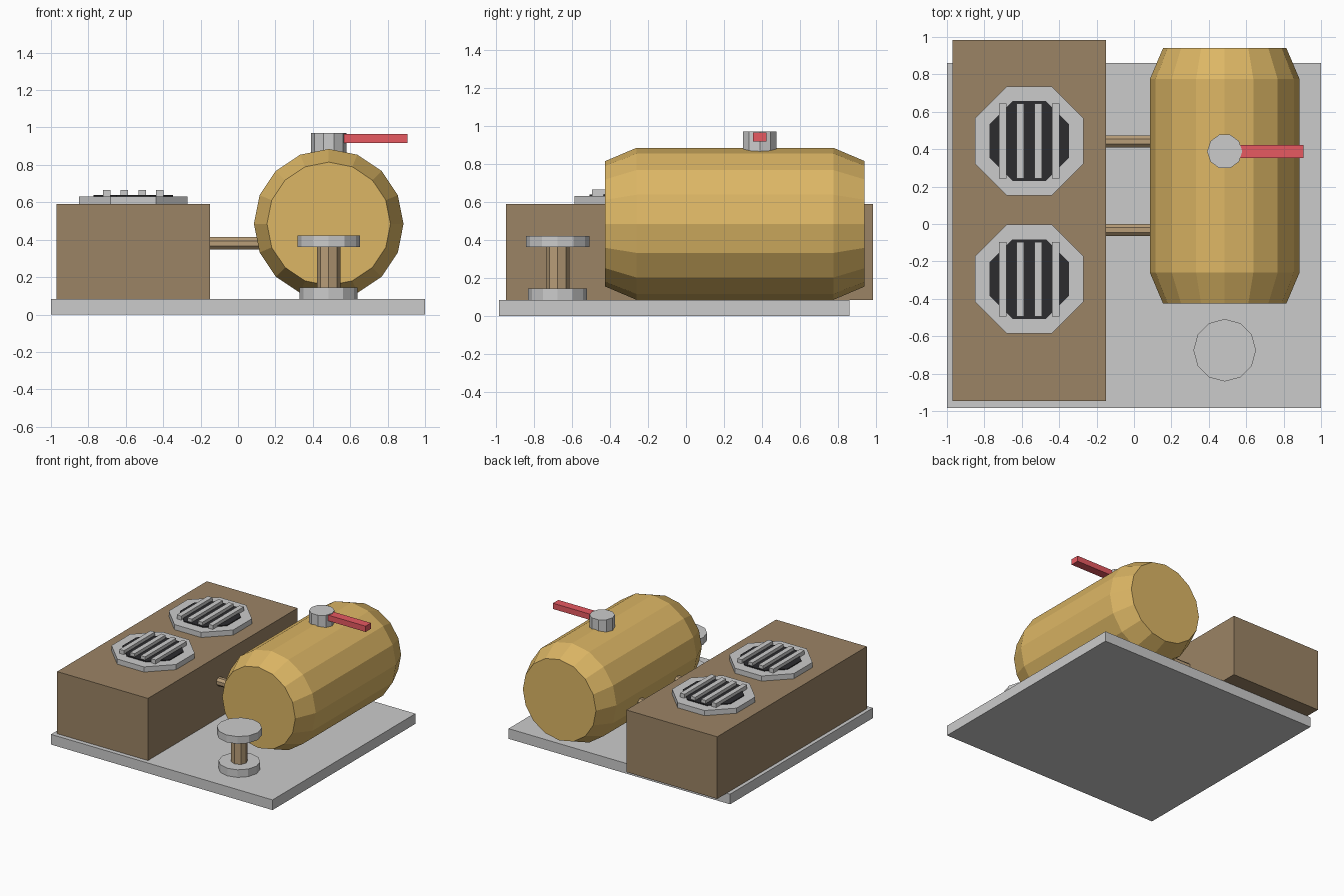
import bpy, bmesh
from math import cos, sin, pi, radians
from mathutils import Matrix

if "Cube" in bpy.data.objects:
    bpy.data.objects.remove(bpy.data.objects["Cube"])


def material(name, r, g, b):
    m = bpy.data.materials.new(name)
    m.diffuse_color = (r, g, b, 1)
    m.use_nodes = True
    m.node_tree.nodes["Principled BSDF"].inputs["Base Color"].default_value = m.diffuse_color
    return m


BRASS = material("brass", 0.72, 0.47, 0.13)
BROWN = material("brown", 0.33, 0.23, 0.13)
TAN = material("tan", 0.48, 0.34, 0.19)
RED = material("red", 0.80, 0.10, 0.12)
DARK = material("dark", 0.025, 0.025, 0.028)


def finish(name, bm, mat):
    bmesh.ops.recalc_face_normals(bm, faces=bm.faces)
    me = bpy.data.meshes.new(name)
    bm.to_mesh(me)
    bm.free()
    if mat:
        me.materials.append(mat)
    ob = bpy.data.objects.new(name, me)
    bpy.context.collection.objects.link(ob)
    return ob


def box(name, lo, hi, mat=None):
    bm = bmesh.new()
    bmesh.ops.create_cube(bm, size=1)
    for v in bm.verts:
        v.co = [(a + b) / 2 + c * (b - a) for a, b, c in zip(lo, hi, v.co)]
    return finish(name, bm, mat)


def turned(name, profile, sides, x=0, y=0, z=0, axis='Z', phase=0, mat=None):
    """Stack of polygon rings (radius, height) along an axis, capped at both ends."""
    bm = bmesh.new()
    rings = [[bm.verts.new((r * cos(phase + 2 * pi * i / sides),
                            r * sin(phase + 2 * pi * i / sides), h))
              for i in range(sides)] for r, h in profile]
    for a, b in zip(rings, rings[1:]):
        for i in range(sides):
            j = (i + 1) % sides
            bm.faces.new((a[i], a[j], b[j], b[i]))
    bm.faces.new(rings[0][::-1])
    bm.faces.new(rings[-1])
    turn = {'Z': Matrix.Identity(4),
            'X': Matrix.Rotation(radians(90), 4, 'Y'),
            'Y': Matrix.Rotation(radians(-90), 4, 'X')}[axis]
    bm.transform(Matrix.Translation((x, y, z)) @ turn)
    return finish(name, bm, mat)


# Base plate and fan housing
box("base_plate", (-1, -0.983, 0), (1, 0.86, 0.083))
box("fan_housing", (-0.97, -0.947, 0.083), (-0.15, 0.983, 0.59), BROWN)

# Two octagonal fans with dark openings and grille bars
FX = -0.56
for n, fy in enumerate((-0.295, 0.443), 1):
    turned(f"fan_rim_{n}", [(0.315, 0.585), (0.315, 0.632)], 8, FX, fy, phase=pi / 8)
    turned(f"fan_opening_{n}", [(0.231, 0.625), (0.231, 0.639)], 8, FX, fy,
           phase=pi / 8, mat=DARK)
    for k in range(4):
        bx = FX + (k - 1.5) * 0.095
        box(f"grille_bar_{n}_{k + 1}", (bx - 0.02, fy - 0.2, 0.632),
            (bx + 0.02, fy + 0.2, 0.665))

# Tank with tapered ends, lying along y
turned("tank", [(0.33, -0.425), (0.4, -0.26), (0.4, 0.775), (0.33, 0.94)], 16,
       x=0.485, z=0.485, axis='Y', mat=BRASS)

# Valve and its lever on top of the tank
turned("valve", [(0.094, 0.85), (0.094, 0.97)], 10, 0.485, 0.388)
box("valve_lever", (0.54, 0.353, 0.918), (0.905, 0.423, 0.965), RED)

# Pipes joining housing and tank
for n, py in enumerate((-0.032, 0.442), 1):
    turned(f"pipe_{n}", [(0.035, -0.2), (0.035, 0.16)], 8, y=py, z=0.381,
           axis='X', phase=pi / 8, mat=TAN)

# Mooring post in front of the tank
turned("post_foot", [(0.155, 0.083), (0.155, 0.145)], 12, 0.485, -0.675)
turned("post_shaft", [(0.062, 0.145), (0.062, 0.365)], 8, 0.485, -0.675, mat=TAN)
turned("post_cap", [(0.167, 0.362), (0.167, 0.422)], 12, 0.485, -0.675)
